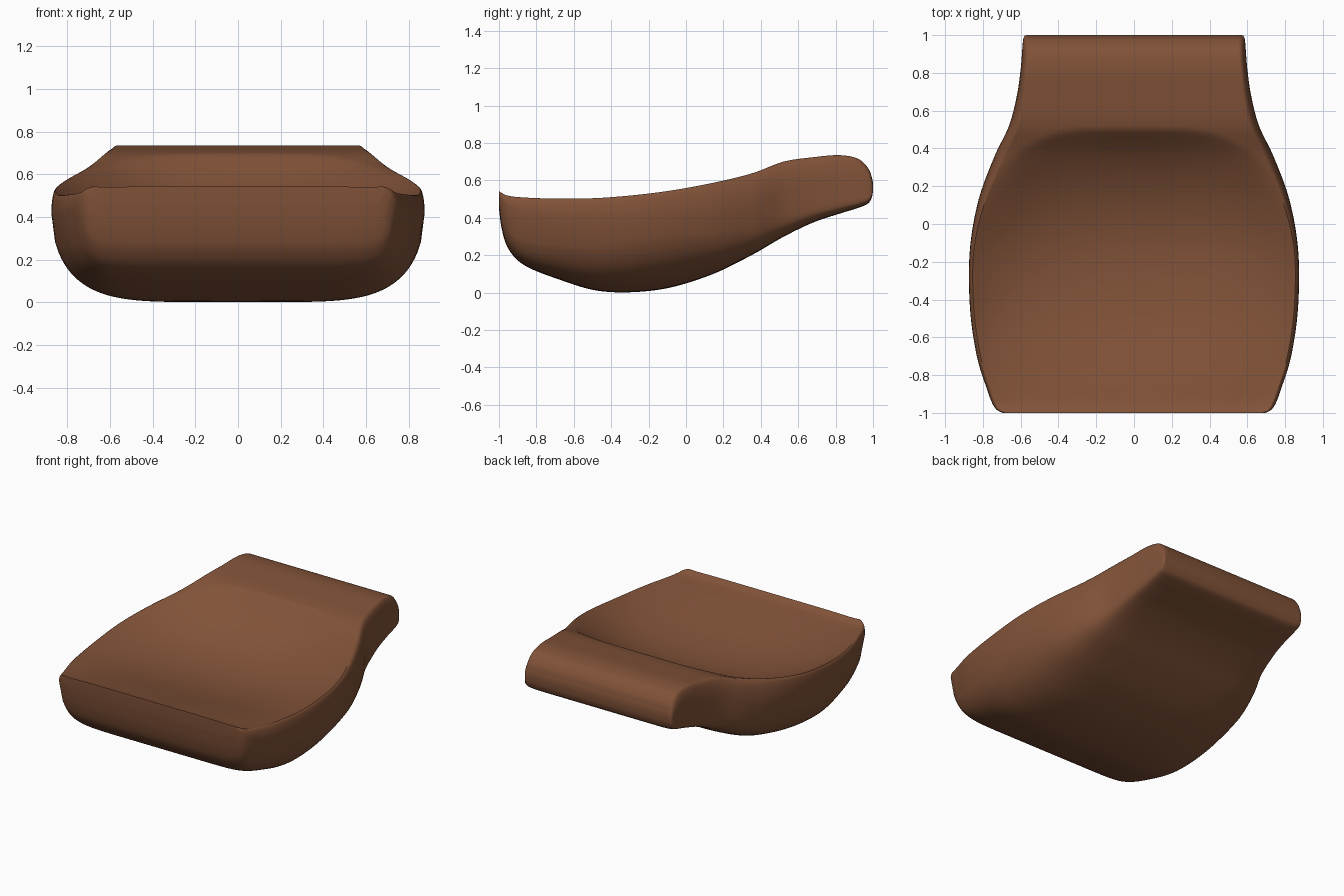
import bpy
import bmesh
from math import sin, cos, pi, radians, copysign

default = bpy.data.objects.get("Cube")
if default:
    bpy.data.objects.remove(default, do_unlink=True)

# Stations from front to back: y, half width, rim height, underside height
STATIONS = [
    (-1.0, .695, .543, .45),
    (-.985, .725, .533, .34),
    (-.95, .75, .518, .235),
    (-.87, .78, .509, .15),
    (-.7, .832, .503, .078),
    (-.45, .868, .507, .007),
    (-.15, .87, .536, .015),
    (.12, .825, .582, .09),
    (.35, .742, .637, .2),
    (.52, .662, .7, .298),
    (.68, .62, .724, .375),
    (.82, .6, .735, .422),
    (.92, .592, .716, .453),
    (.975, .587, .664, .478),
    (.995, .58, .61, .515),
    (1.0, .57, .58, .55),
]
STEPS = 9


def spline(rows, steps):
    """Smooth curve through every row, all columns at once."""
    last = len(rows) - 1
    result = []
    for i in range(last):
        a, b, c, d = (rows[min(max(i + k, 0), last)] for k in (-1, 0, 1, 2))
        for s in range(steps):
            t = s / steps
            result.append([
                q + t / 2 * (r - p + t * (2 * p - 5 * q + 4 * r - w + t * (3 * (q - r) + w - p)))
                for p, q, r, w in zip(a, b, c, d)])
    result.append(list(rows[-1]))
    return result


def power(value, exponent):
    return copysign(abs(value) ** exponent, value)


def ramp(value, start, end):
    """Soft step from 0 to 1."""
    t = min(max((value - start) / (end - start), 0), 1)
    return t * t * (3 - 2 * t)


def dish_depth(y, s):
    """Depth of the dish, ending at a ridge that curves forward at the sides."""
    v = min(max((y + .2 * abs(s) ** 5 + 1) / 1.5, 0), 1)
    return .92 * v ** 1.7 * (1 - v) * (1 - abs(s) ** 2.6)


def section(y, width, rim, under):
    """Closed cross-section: dished top, rounded rims, full underside."""
    back = ramp(y, -.2, .45)
    inset = .02 + .035 * back * (1 - .6 * ramp(y, .4, .8))
    shoulder = rim - (rim - under) * (.2 + .2 * back)
    inner = width - inset
    points = []
    # dished top, left to right
    count = 36
    for i in range(count + 1):
        s = cos(pi * i / count)
        points.append((s * inner, rim - dish_depth(y, s)))
    # right rim down to the shoulder
    arc = [(inner + inset * cos(a), shoulder + (rim - shoulder) * sin(a))
           for a in (pi / 2 * k / 6 for k in range(5, -1, -1))]
    points += [(-x, z) for x, z in arc]
    # underside, right to left, drawn in towards the bottom
    fullness = 2 / (5 + 8 * (y + .1) ** 2)
    taper = .19 * (1 - ramp(y, -.1, .7)) * ramp(y, -1.5, -.5)
    count = 64
    for i in range(1, count):
        a = pi * i / count
        drop = sin(a) ** fullness
        points.append((-width * power(cos(a), fullness) * (1 - taper * drop ** 2),
                       shoulder - (shoulder - under) * drop))
    # left rim back up
    points += reversed(arc)
    return [(x, y, z) for x, z in points]


# Seat body lofted through the sections
bm = bmesh.new()
rings = [[bm.verts.new(p) for p in section(*row)] for row in spline(STATIONS, STEPS)]
for first, second in zip(rings, rings[1:]):
    for i in range(len(first)):
        j = (i + 1) % len(first)
        bm.faces.new((first[i], first[j], second[j], second[i]))
bm.faces.new(rings[0])
bm.faces.new(rings[-1])
bmesh.ops.recalc_face_normals(bm, faces=bm.faces)
mesh = bpy.data.meshes.new("seat_cushion")
bm.to_mesh(mesh)
bm.free()
seat = bpy.data.objects.new("seat_cushion", mesh)
bpy.context.collection.objects.link(seat)

# Brown leather
leather = bpy.data.materials.new("brown_leather")
leather.use_nodes = True
colour = (.22, .085, .04, 1)
leather.diffuse_color = colour
leather.node_tree.nodes["Principled BSDF"].inputs["Base Color"].default_value = colour
mesh.materials.append(leather)

# Smooth shading with a crisp front edge
bpy.ops.object.select_all(action='DESELECT')
seat.select_set(True)
bpy.context.view_layer.objects.active = seat
bpy.ops.object.shade_smooth_by_angle(angle=radians(45))
